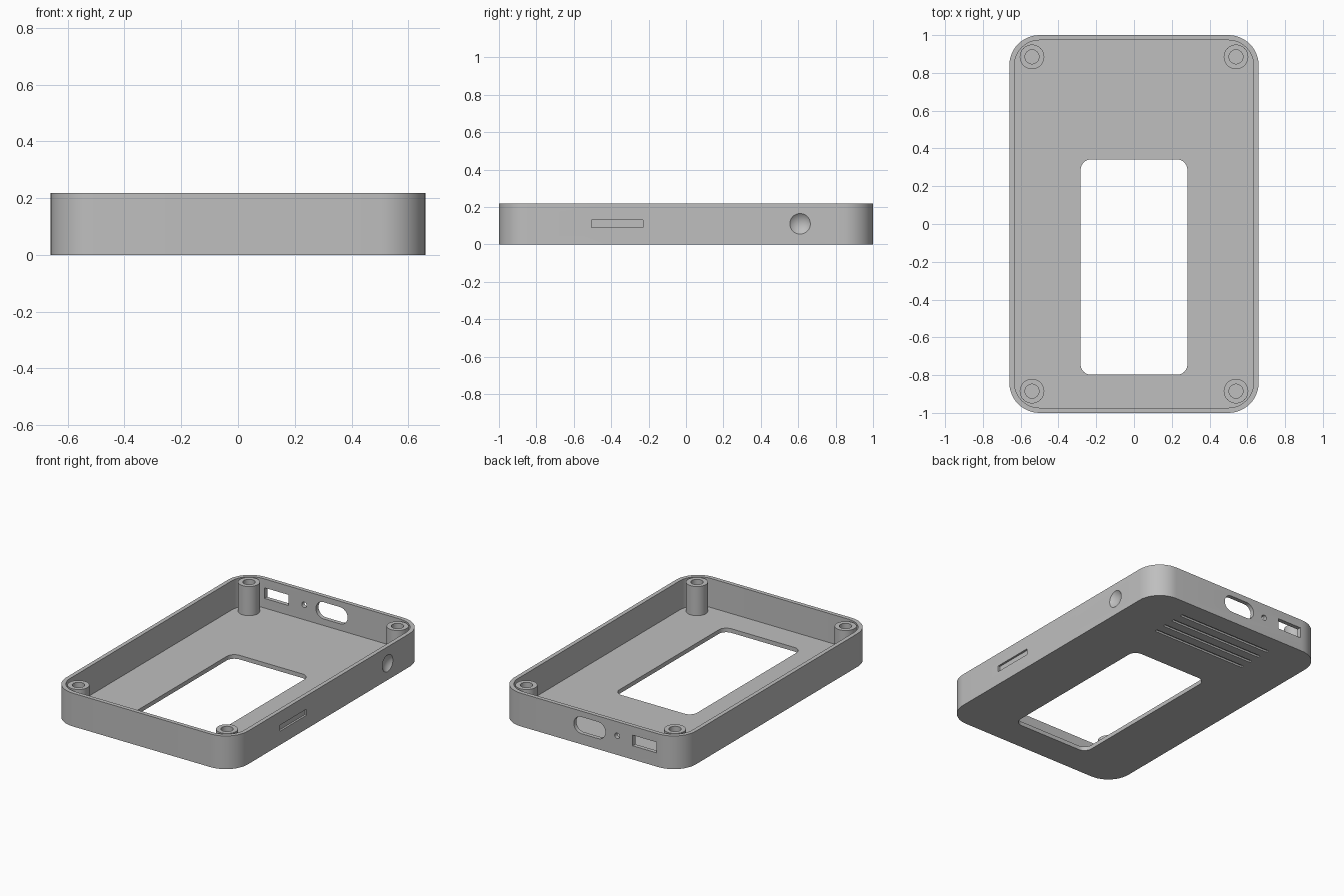
import bpy
import bmesh
from math import sin, cos, pi, radians
from mathutils import Matrix, Vector

if "Cube" in bpy.data.objects:
    bpy.data.objects.remove(bpy.data.objects["Cube"])

WIDTH, LENGTH, HEIGHT = 1.32, 2.0, 0.218
WALL, RADIUS = 0.027, 0.16
PORT_Z = 0.125

grey = bpy.data.materials.new("plain_grey")
grey.use_nodes = True
grey.diffuse_color = (0.52, 0.52, 0.52, 1)
grey.node_tree.nodes["Principled BSDF"].inputs["Base Color"].default_value = grey.diffuse_color


def to_object(name, bm, matrix=Matrix()):
    bmesh.ops.transform(bm, matrix=matrix, verts=bm.verts)
    bmesh.ops.recalc_face_normals(bm, faces=bm.faces)
    mesh = bpy.data.meshes.new(name)
    bm.to_mesh(mesh)
    bm.free()
    mesh.materials.append(grey)
    obj = bpy.data.objects.new(name, mesh)
    bpy.context.collection.objects.link(obj)
    return obj


def rounded_prism(name, w, d, r, depth, location, turn=Matrix(), steps=12):
    """Rounded rectangle extruded upward by depth, then turned and placed."""
    bm = bmesh.new()
    points = []
    for quarter, (sx, sy) in enumerate([(1, 1), (-1, 1), (-1, -1), (1, -1)]):
        cx, cy = sx * (w / 2 - r), sy * (d / 2 - r)
        for i in range(steps + 1 if r else 1):
            a = (quarter + i / steps) * pi / 2
            points.append((cx + r * cos(a), cy + r * sin(a), 0))
    face = bm.faces.new([bm.verts.new(p) for p in points])
    top = bmesh.ops.extrude_face_region(bm, geom=[face])["geom"]
    bmesh.ops.translate(bm, vec=(0, 0, depth),
                        verts=[v for v in top if isinstance(v, bmesh.types.BMVert)])
    bmesh.ops.remove_doubles(bm, verts=bm.verts, dist=1e-5)
    return to_object(name, bm, Matrix.Translation(location) @ turn)


def cut(target, cutter):
    """Subtract the cutter from the target and discard it."""
    cutter.hide_render = True
    mod = target.modifiers.new("cut", "BOOLEAN")
    mod.operation, mod.solver, mod.object = "DIFFERENCE", "EXACT", cutter
    bpy.context.view_layer.update()
    graph = bpy.context.evaluated_depsgraph_get()
    mesh = bpy.data.meshes.new_from_object(target.evaluated_get(graph))
    target.modifiers.clear()
    target.data = mesh
    bpy.data.objects.remove(cutter)


def smooth(obj):
    bpy.ops.object.select_all(action="DESELECT")
    obj.select_set(True)
    bpy.context.view_layer.objects.active = obj
    bpy.ops.object.shade_smooth_by_angle(angle=radians(30))


# Open tray with rounded corners
tray = rounded_prism("tray", WIDTH, LENGTH, RADIUS, HEIGHT, (0, 0, 0))
cut(tray, rounded_prism("cavity", WIDTH - 2 * WALL, LENGTH - 2 * WALL,
                        RADIUS - WALL, HEIGHT, (0, 0, WALL)))

# Screen window through the floor
cut(tray, rounded_prism("window", 0.565, 1.14, 0.055, 0.2, (0, -0.228, -0.1)))

# Ports through the back wall: oval, pinhole and rectangle
to_back = Matrix.Rotation(radians(90), 4, "X")
for name, x, w, h, r in [("oval_port", 0, 0.23, 0.11, 0.0549),
                         ("pinhole", -0.2, 0.036, 0.036, 0.0179),
                         ("square_port", -0.4, 0.175, 0.07, 0)]:
    cut(tray, rounded_prism(name, w, h, r, 0.08, (x, 1.02, PORT_Z), to_back))

# Shallow slot and round thumb dimple in the right wall
to_side = Matrix.Rotation(radians(90), 4, "Y")
cut(tray, rounded_prism("side_slot", 0.04, 0.275, 0, 0.1,
                        (WIDTH / 2 - 0.013, -0.367, 0.11), to_side))
ball = bmesh.new()
bmesh.ops.create_uvsphere(ball, u_segments=48, v_segments=32, radius=0.08)
cut(tray, to_object("dimple", ball,
                    Matrix.Translation((WIDTH / 2 + 0.058, 0.61, 0.11)) @ to_side))

# Row of grooves under the floor
for i in range(4):
    cut(tray, rounded_prism("groove", 0.69, 0.02, 0, 0.112, (0, 0.62 + 0.08 * i, -0.1)))
smooth(tray)

# Hollow screw posts in the corners
for side, sx in (("right", 1), ("left", -1)):
    for end, sy in (("back", 1), ("front", -1)):
        place = Vector((sx * 0.54, sy * 0.885, WALL - 0.005))
        post = rounded_prism(f"{end}_{side}_post", 0.13, 0.13, 0.065,
                             HEIGHT - place.z, place)
        cut(post, rounded_prism("bore", 0.074, 0.074, 0.037, HEIGHT,
                                place + Vector((0, 0, 0.01))))
        smooth(post)
